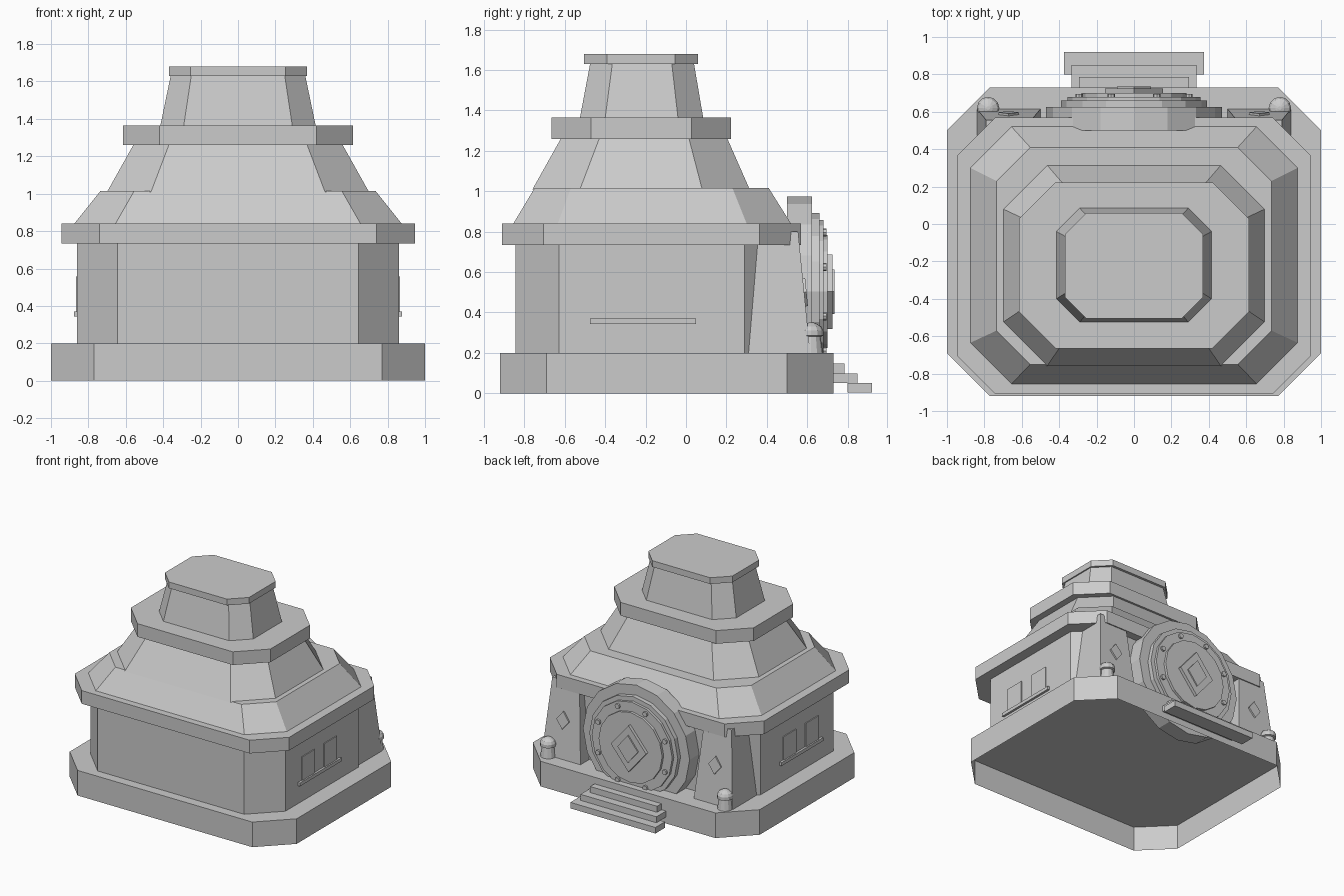
import bpy, bmesh, math
from mathutils import Matrix, Vector

cube = bpy.data.objects.get("Cube")
if cube:
    bpy.data.objects.remove(cube, do_unlink=True)

stone = bpy.data.materials.new("grey_stone")
stone.use_nodes = True
stone.diffuse_color = (0.6, 0.6, 0.6, 1)
stone.node_tree.nodes["Principled BSDF"].inputs["Base Color"].default_value = (0.6, 0.6, 0.6, 1)


def finish(name, bm):
    bmesh.ops.recalc_face_normals(bm, faces=bm.faces)
    mesh = bpy.data.meshes.new(name)
    bm.to_mesh(mesh)
    bm.free()
    mesh.materials.append(stone)
    ob = bpy.data.objects.new(name, mesh)
    bpy.context.collection.objects.link(ob)
    return ob


def loft(name, rings, bottom=True):
    """Skin a stack of equal-length point rings."""
    bm = bmesh.new()
    rows = [[bm.verts.new(p) for p in ring] for ring in rings]
    n = len(rows[0])
    for a, b in zip(rows, rows[1:]):
        for i in range(n):
            j = (i + 1) % n
            bm.faces.new((a[i], a[j], b[j], b[i]))
    top = bm.faces.new(rows[-1])
    if bottom:
        bm.faces.new(rows[0][::-1])
    ob = finish(name, bm)
    if not bottom and ob.data.polygons[top_index(ob)].normal.z < 0:
        ob.data.flip_normals()
    return ob


def top_index(ob):
    return max(range(len(ob.data.polygons)), key=lambda i: ob.data.polygons[i].center.z)


def octagon(x, y0, y1, c, z):
    """Rectangle with cut corners."""
    return [(-x + c, y0, z), (x - c, y0, z), (x, y0 + c, z), (x, y1 - c, z),
            (x - c, y1, z), (-x + c, y1, z), (-x, y1 - c, z), (-x, y0 + c, z)]


def rect(x0, x1, y0, y1, z):
    return [(x0, y0, z), (x1, y0, z), (x1, y1, z), (x0, y1, z)]


def box(name, x0, x1, y0, y1, z0, z1):
    return loft(name, [rect(x0, x1, y0, y1, z0), rect(x0, x1, y0, y1, z1)])


def disc(name, x, z, r, y0, y1, sides, turn=0.0, rz=None):
    """Prism along y."""
    rz = rz or r
    angles = [2 * math.pi * i / sides + turn for i in range(sides)]
    return loft(name, [[(x + r * math.cos(a), y, z + rz * math.sin(a)) for a in angles]
                       for y in (y0, y1)])


# Hollow plinth and main body
loft("plinth", [octagon(1, -.92, .73, .23, 0), octagon(1, -.92, .73, .23, .2)], bottom=False)
loft("walls", [octagon(.86, -.845, .505, .215, .2), octagon(.86, -.845, .505, .215, .74)])

# Tiered roof
loft("eave", [octagon(.945, -.91, .57, .205, .735), octagon(.945, -.91, .57, .205, .84)])
loft("lower_roof", [octagon(.875, -.855, .52, .22, .84), octagon(.735, -.75, .41, .18, 1.015)])
loft("middle_roof", [octagon(.70, -.76, .315, .235, 1.01), octagon(.56, -.62, .205, .19, 1.26)])
loft("middle_ledge", [octagon(.615, -.665, .222, .195, 1.26), octagon(.615, -.665, .222, .195, 1.365)])
loft("upper_roof", [octagon(.415, -.525, .085, .125, 1.365), octagon(.36, -.475, .04, .11, 1.63)])
loft("roof_cap", [octagon(.37, -.505, .06, .115, 1.63), octagon(.37, -.505, .06, .115, 1.68)])

# Round door: stacked discs, bolts and a framed diamond
DOOR_Z = .503
for name, r, y0, y1 in (("door_surround", .47, .5, .625), ("door_ring", .39, .62, .66),
                        ("door_plate", .355, .65, .68), ("door_panel", .28, .67, .70)):
    disc(name, 0, DOOR_Z, r, y0, y1, 16)
for i in range(8):
    a = math.radians(22.5 + 45 * i)
    disc("door_bolt", .318 * math.cos(a), DOOR_Z + .318 * math.sin(a), .02, .67, .695, 8)
disc("door_diamond", 0, DOOR_Z, .155, .69, .725, 4, rz=.185)
disc("door_diamond_centre", 0, DOOR_Z, .09, .72, .735, 4, rz=.11)

# Steps
for i, (x, y0, y1) in enumerate(((.375, .80, .92), (.335, .72, .85), (.295, .72, .785))):
    box("step", -x, x, y0, y1, .003 + .048 * i, .003 + .048 * (i + 1))

for s, side in ((1, "left"), (-1, "right")):
    # Tapered corner buttress with a small leaning diamond
    def sx(a, b):
        return sorted((s * a, s * b))
    loft(side + "_buttress", [rect(*sx(.5, .84), .31, .615, .2), rect(*sx(.55, .79), .355, .555, .8)])
    gem = disc(side + "_buttress_diamond", 0, 0, .055, -.01, .012, 4, rz=.07)
    gem.matrix_world = (Matrix.Translation((s * .67, .585, .5))
                        @ Matrix.Rotation(math.atan(.1), 4, 'X'))

    # Bollard with a collar and rounded cap
    profile = [(.058, .2), (.046, .28), (.06, .285), (.06, .31), (.05, .33), (.025, .345), (.01, .35)]
    loft(side + "_bollard", [[(s * .78 + r * math.cos(k * math.pi / 6),
                               .62 + r * math.sin(k * math.pi / 6), z) for k in range(12)]
                             for r, z in profile])

    # Two windows over one sill
    for y in (-.35, -.07):
        box(side + "_window", *sx(.85, .867), y - .08, y + .08, .365, .557)
    box(side + "_window_sill", *sx(.85, .878), -.475, .05, .343, .37)
